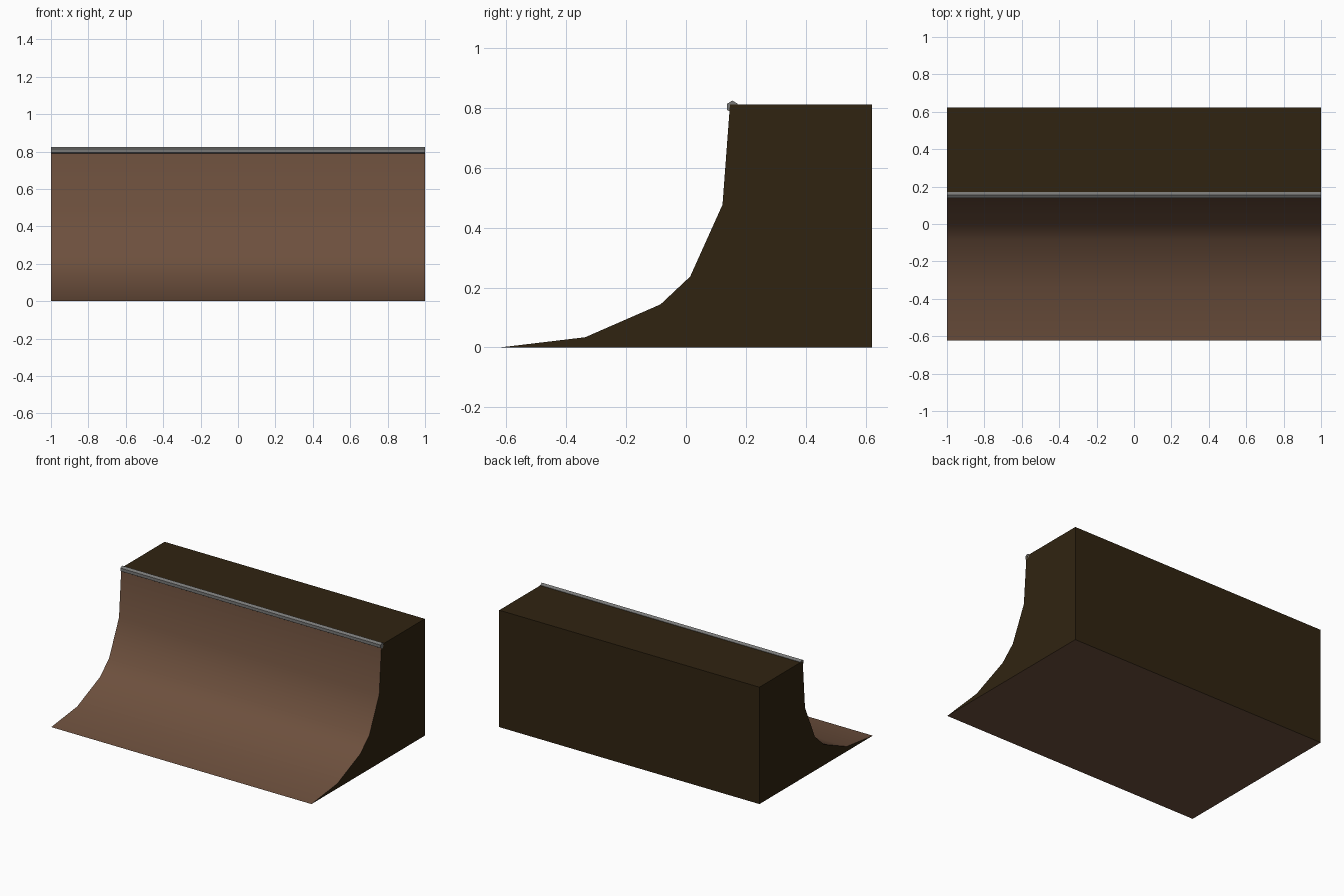
import bpy, bmesh, math

if "Cube" in bpy.data.objects:
    bpy.data.objects.remove(bpy.data.objects["Cube"])


def material(name, rgb):
    m = bpy.data.materials.new(name)
    m.diffuse_color = (*rgb, 1)
    m.use_nodes = True
    m.node_tree.nodes["Principled BSDF"].inputs["Base Color"].default_value = m.diffuse_color
    return m


brown = material("ramp brown", (0.153, 0.080, 0.047))
dark = material("dark wood", (0.030, 0.0175, 0.0055))
steel = material("steel grey", (0.19, 0.19, 0.185))


def extrude_x(name, profile, mats):
    """Solid from a y-z profile spanning the full width."""
    bm = bmesh.new()
    face = bm.faces.new([bm.verts.new((-1, y, z)) for y, z in profile])
    ext = bmesh.ops.extrude_face_region(bm, geom=[face])
    moved = [g for g in ext["geom"] if isinstance(g, bmesh.types.BMVert)]
    bmesh.ops.translate(bm, verts=moved, vec=(2, 0, 0))
    bmesh.ops.recalc_face_normals(bm, faces=bm.faces)
    me = bpy.data.meshes.new(name)
    bm.to_mesh(me)
    bm.free()
    for m in mats:
        me.materials.append(m)
    ob = bpy.data.objects.new(name, me)
    bpy.context.collection.objects.link(ob)
    return ob


# quarter pipe body: curved riding face, deck, back and flat base
body = extrude_x("ramp_body", [
    (-0.622, 0), (-0.337, 0.034), (-0.085, 0.144), (0.014, 0.237),
    (0.122, 0.477), (0.147, 0.812), (0.622, 0.812), (0.622, 0)], [dark, brown])
for p in body.data.polygons:
    n = p.normal
    if n.y < -0.05:          # curved riding face
        p.material_index = 1
        p.use_smooth = True
    elif n.z < -0.9:         # underside
        p.material_index = 1

# steel coping rail along the lip
rail = [(0.155 + 0.02 * math.cos(math.radians(90 + 60 * i)),
         0.804 + 0.021 * math.sin(math.radians(90 + 60 * i))) for i in range(6)]
extrude_x("coping_rail", rail, [steel])
